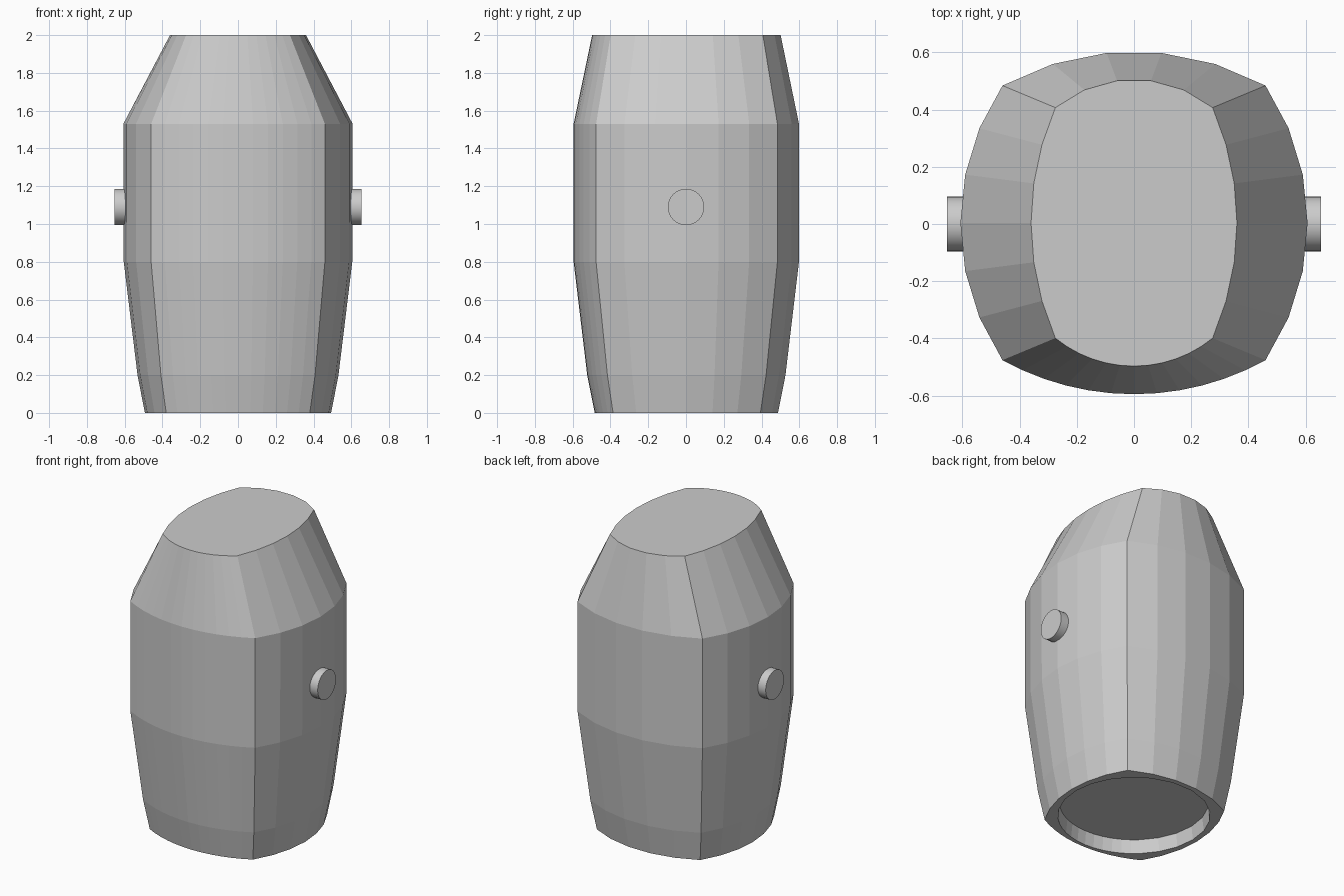
import bpy, bmesh
from math import sin, cos, asin, atan2, pi
from mathutils import Vector

if "Cube" in bpy.data.objects:
    bpy.data.objects.remove(bpy.data.objects["Cube"])

SHIFT = 0.004


def arc(half, base, mid, n):
    """Points of a shallow arc from -half to +half, without the last one."""
    s = mid - base
    r = (half * half + s * s) / (2 * s)
    a = asin(half / r)
    out = []
    for i in range(n):
        t = -a + 2 * a * i / n
        out.append((r * sin(t), mid - r + r * cos(t)))
    return out


def outline(z, cx, cy, mx, my):
    """Four bulging sides meeting in sharp corners, counter-clockwise."""
    pts = [(t, -d) for t, d in arc(cx, cy, my, 12)]      # front
    pts += [(d, t) for t, d in arc(cy, cx, mx, 6)]       # right
    pts += [(-t, d) for t, d in arc(cx, cy, my, 5)]      # back
    pts += [(-d, -t) for t, d in arc(cy, cx, mx, 6)]     # left
    return [Vector((x, y + SHIFT, z)) for x, y in pts]


def circle_like(ring, r, z):
    """Circle whose points lie at the same angles as the ring's."""
    angles = [atan2(p.y, p.x) for p in ring]
    return [Vector((r * cos(a), r * sin(a), z)) for a in angles]


# Body: lofted from the recessed floor, over the rim and up to the flat top
base = outline(0, 0.38, 0.39, 0.493, 0.487)
rings = [
    circle_like(base, 0.45, 0.09),
    circle_like(base, 0.46, 0),
    base,
    outline(0.2, 0.408, 0.42, 0.532, 0.527),
    outline(0.8, 0.46, 0.48, 0.605, 0.599),
    outline(1.53, 0.46, 0.48, 0.607, 0.599),
    outline(2.0, 0.275, 0.403, 0.36, 0.501),
]
bm = bmesh.new()
loops = [[bm.verts.new(p) for p in ring] for ring in rings]
n = len(base)
for lo, hi in zip(loops, loops[1:]):
    for i in range(n):
        j = (i + 1) % n
        bm.faces.new((lo[i], lo[j], hi[j], hi[i]))
bm.faces.new(loops[-1])
bm.faces.new(loops[0][::-1])
bmesh.ops.recalc_face_normals(bm, faces=bm.faces)
mesh = bpy.data.meshes.new("head_shell")
bm.to_mesh(mesh)
bm.free()
bpy.context.collection.objects.link(bpy.data.objects.new("head_shell", mesh))

# Side studs
for side, name in ((1, "right_stud"), (-1, "left_stud")):
    bpy.ops.mesh.primitive_cylinder_add(
        vertices=32, radius=0.096, depth=0.1,
        location=(side * 0.604, 0, 1.09), rotation=(0, pi / 2, 0))
    stud = bpy.context.object
    stud.name = name
    bpy.ops.object.shade_smooth_by_angle()
